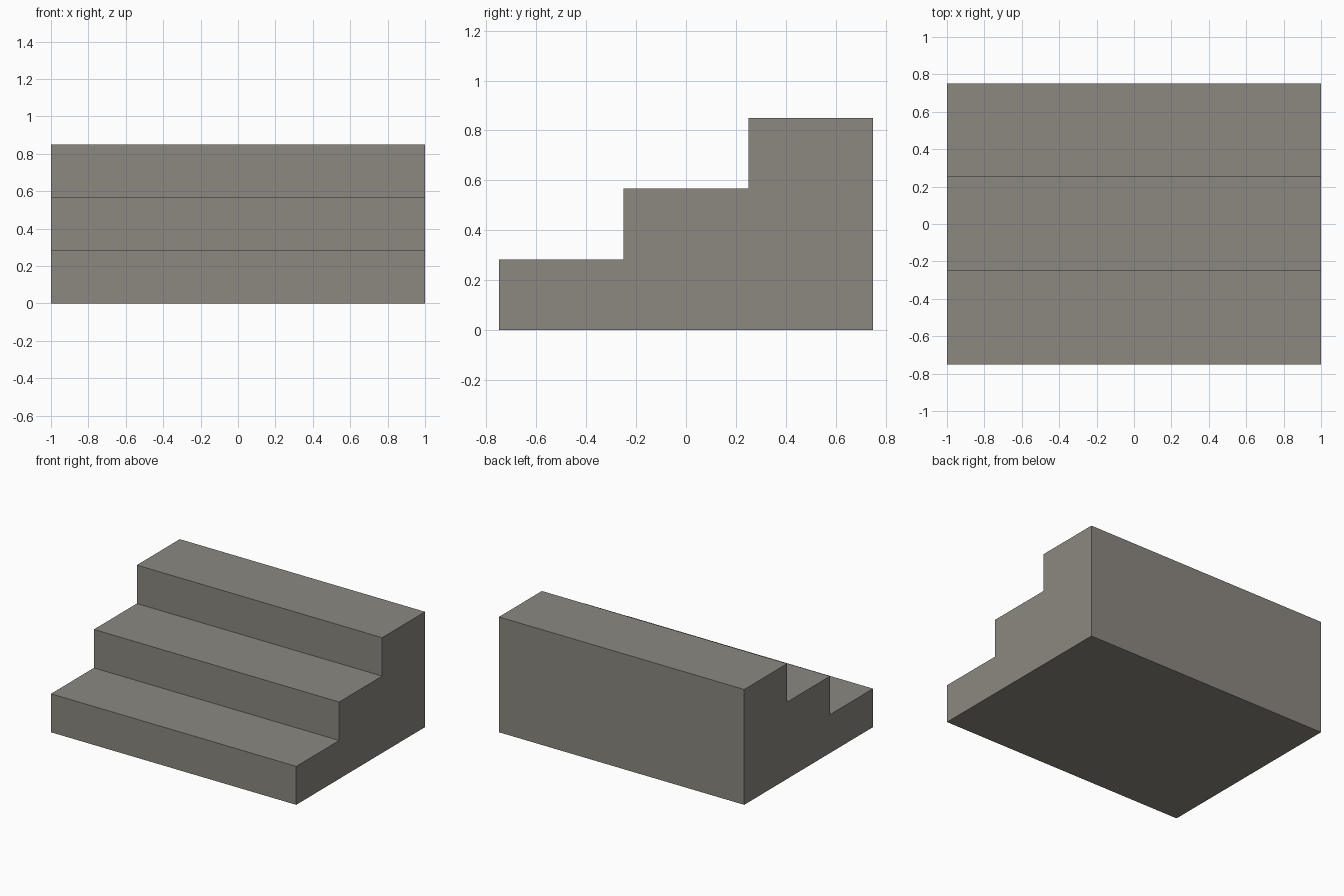
import bpy
import bmesh
from mathutils import Vector

cube = bpy.data.objects.get("Cube")
if cube:
    bpy.data.objects.remove(cube, do_unlink=True)

WIDTH, DEPTH, HEIGHT, STEPS = 2.0, 1.5, 0.85, 3
tread, riser = DEPTH / STEPS, HEIGHT / STEPS

# Warm grey stone
stone = bpy.data.materials.new("warm grey stone")
stone.use_nodes = True
colour = (0.258, 0.246, 0.216, 1.0)
stone.diffuse_color = colour
stone.node_tree.nodes["Principled BSDF"].inputs["Base Color"].default_value = colour

# Stepped side profile: one riser and one tread per step, then the flat back
profile = [(-DEPTH / 2, 0.0)]
for i in range(STEPS):
    z = (i + 1) * riser
    profile.append((-DEPTH / 2 + i * tread, z))
    profile.append((-DEPTH / 2 + (i + 1) * tread, z))
profile.append((DEPTH / 2, 0.0))

# Solid staircase: the profile extruded across the width
bm = bmesh.new()
side = bm.faces.new([bm.verts.new((-WIDTH / 2, y, z)) for y, z in profile])
result = bmesh.ops.extrude_face_region(bm, geom=[side], use_keep_orig=True)
moved = [g for g in result["geom"] if isinstance(g, bmesh.types.BMVert)]
bmesh.ops.translate(bm, verts=moved, vec=Vector((WIDTH, 0, 0)))
bmesh.ops.recalc_face_normals(bm, faces=bm.faces)

mesh = bpy.data.meshes.new("staircase")
bm.to_mesh(mesh)
bm.free()
mesh.materials.append(stone)
staircase = bpy.data.objects.new("staircase", mesh)
bpy.context.collection.objects.link(staircase)
